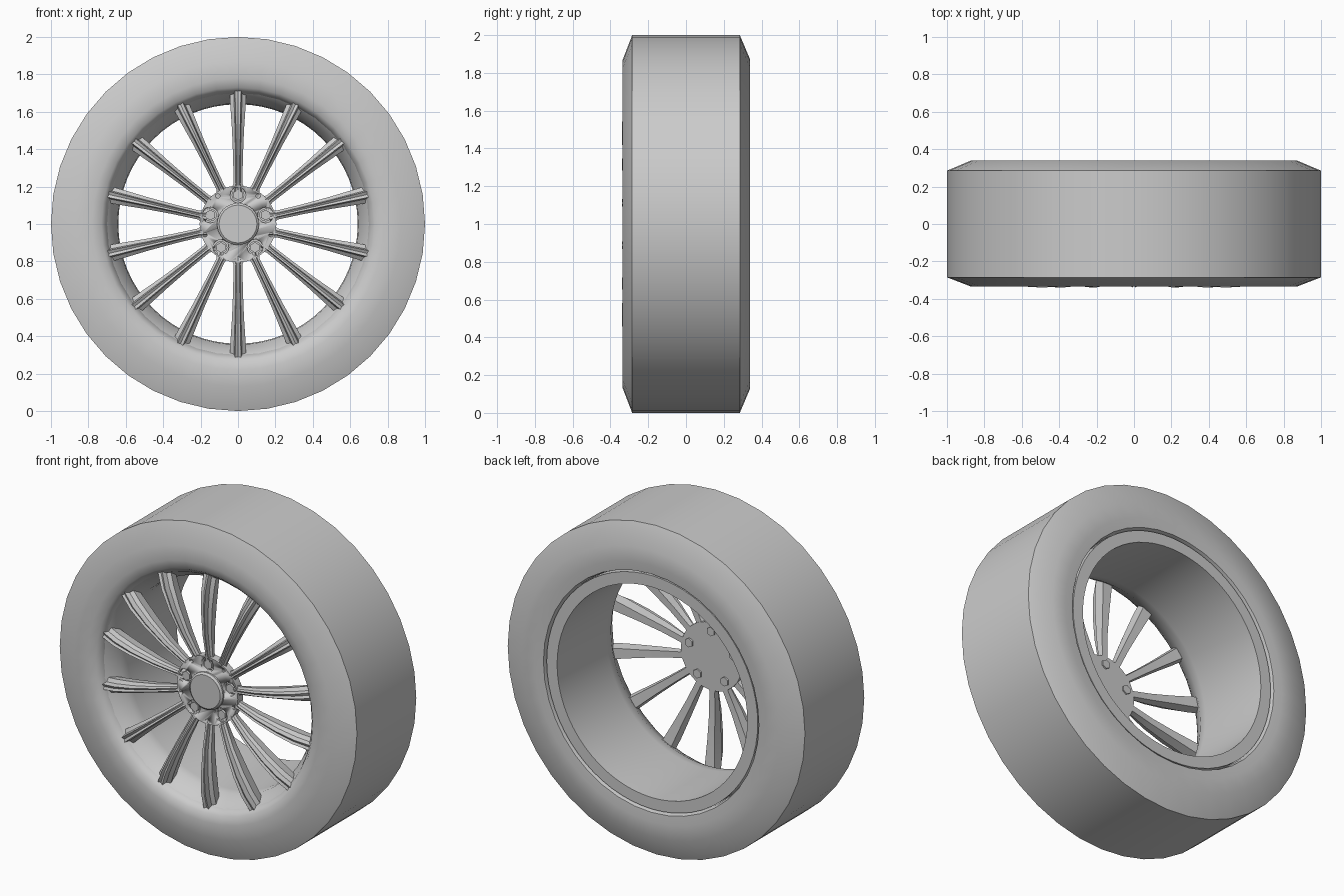
import bpy, bmesh, math
from mathutils import Matrix, Vector

cube = bpy.data.objects.get("Cube")
if cube:
    bpy.data.objects.remove(cube, do_unlink=True)

grey = bpy.data.materials.new("plain grey")
grey.use_nodes = True
grey.diffuse_color = (0.6, 0.6, 0.6, 1)
grey.node_tree.nodes["Principled BSDF"].inputs["Base Color"].default_value = (0.6, 0.6, 0.6, 1)

AXLE = 1.0
SPOKES = 14
BOLTS = 5


def place(r, angle, y):
    """Point at a radius and angle round the axle."""
    return Vector((r * math.cos(angle), y, AXLE + r * math.sin(angle)))


def finish(name, bm, smooth=35):
    bmesh.ops.recalc_face_normals(bm, faces=bm.faces)
    mesh = bpy.data.meshes.new(name)
    bm.to_mesh(mesh)
    bm.free()
    mesh.materials.append(grey)
    obj = bpy.data.objects.new(name, mesh)
    bpy.context.collection.objects.link(obj)
    bpy.ops.object.select_all(action='DESELECT')
    obj.select_set(True)
    bpy.context.view_layer.objects.active = obj
    bpy.ops.object.shade_smooth_by_angle(angle=math.radians(smooth))
    return obj


def lathe(name, profile, steps=40, smooth=35):
    """Closed (radius, y) profile turned round the axle."""
    bm = bmesh.new()
    rings = [[bm.verts.new(place(r, 2 * math.pi * i / steps, y)) for r, y in profile]
             for i in range(steps)]
    n = len(profile)
    for i in range(steps):
        a, b = rings[i], rings[(i + 1) % steps]
        for j in range(n):
            k = (j + 1) % n
            bm.faces.new((a[j], a[k], b[k], b[j]))
    return finish(name, bm, smooth)


def peg(bm, r, angle, y0, y1, radius, sides, tip=1.0):
    """Cylinder parallel to the axle, from y0 (front) to y1 (back)."""
    spot = Matrix.Translation(place(r, angle, (y0 + y1) / 2)) @ Matrix.Rotation(math.pi / 2, 4, 'X')
    bmesh.ops.create_cone(bm, cap_ends=True, segments=sides, radius1=radius,
                          radius2=radius * tip, depth=y1 - y0, matrix=spot)


# Tyre
lathe("tyre", [(0.70, -0.29), (0.73, -0.325), (0.78, -0.335), (0.87, -0.335), (1.0, -0.285),
               (1.0, 0.285), (0.87, 0.34), (0.78, 0.34), (0.725, 0.335), (0.715, 0.30)], smooth=50)

# Rim barrel with a flared front and a flat back flange
lathe("rim", [(0.725, -0.31), (0.70, -0.29), (0.645, -0.20), (0.64, -0.15), (0.64, 0.325),
              (0.71, 0.325), (0.71, 0.25), (0.71, -0.20)], steps=64)

# Hub plate with bolt wells and small holes
bm = bmesh.new()
peg(bm, 0, 0, -0.295, -0.245, 0.205, 56)
hub = finish("hub", bm)
cut = bmesh.new()
bolt_angles = [math.pi / 2 + 2 * math.pi * i / BOLTS for i in range(BOLTS)]
for a in bolt_angles:
    peg(cut, 0.155, a, -0.32, -0.265, 0.042, 20)
    peg(cut, 0.185, a + math.pi / BOLTS, -0.32, -0.275, 0.012, 10)
cutter = finish("hub_cutter", cut)
cutter.hide_render = True
mod = hub.modifiers.new("wells", 'BOOLEAN')
mod.object = cutter
mod.solver = 'EXACT'
bpy.context.view_layer.objects.active = hub
bpy.ops.object.modifier_apply(modifier="wells")
bpy.data.objects.remove(cutter, do_unlink=True)

# Centre cap with a bevelled edge
bm = bmesh.new()
peg(bm, 0, 0, -0.305, -0.28, 0.112, 40)
peg(bm, 0, 0, -0.315, -0.305, 0.112, 40, 0.9)
finish("centre_cap", bm)

# Hexagonal bolts showing on both sides of the hub
bm = bmesh.new()
for a in bolt_angles:
    peg(bm, 0.155, a, -0.29, -0.235, 0.028, 6)
    peg(bm, 0.155, a, -0.275, -0.26, 0.034, 16)
finish("bolts", bm)

# Spokes: ridged bars that widen and arch forward towards the rim
# stations: radius, half width, front y, back y
stations = [(0.17, 0.042, -0.29, -0.25), (0.215, 0.024, -0.30, -0.25), (0.35, 0.026, -0.328, -0.25),
            (0.50, 0.032, -0.34, -0.24), (0.62, 0.040, -0.333, -0.23), (0.72, 0.046, -0.305, -0.22)]
bm = bmesh.new()
for s in range(SPOKES):
    a = math.pi / 2 + 2 * math.pi * s / SPOKES
    across = Vector((-math.sin(a), 0, math.cos(a)))
    loops = []
    for r, w, front, back in stations:
        d = back - front
        # flange, raised ridge with a shallow groove, narrower back
        section = [(-0.75, back), (-1, front + 0.45 * d), (-0.5, front + 0.3 * d), (-0.35, front),
                   (0, front + 0.08 * d), (0.35, front), (0.5, front + 0.3 * d),
                   (1, front + 0.45 * d), (0.75, back)]
        # ridge runs out further than the flange at the tip
        loops.append([bm.verts.new(place(r, a, y) + across * w * u) for u, y in section])
    for p, q in zip(loops, loops[1:]):
        for j in range(len(p)):
            k = (j + 1) % len(p)
            bm.faces.new((p[j], p[k], q[k], q[j]))
    bm.faces.new(loops[0])
    bm.faces.new(loops[-1])
finish("spokes", bm, 25)
